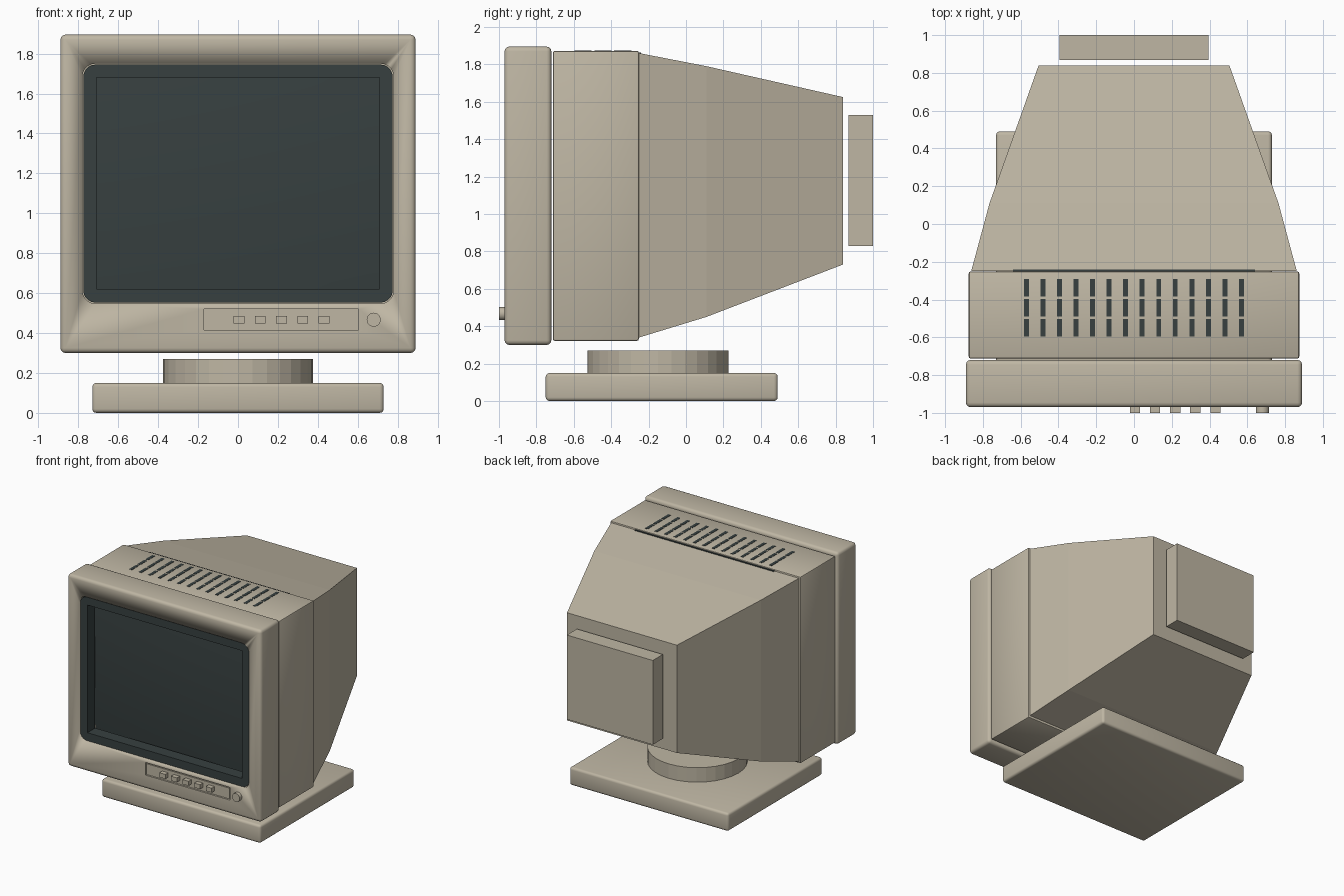
import bpy, bmesh, math
from mathutils import Matrix, Vector

if "Cube" in bpy.data.objects:
    bpy.data.objects.remove(bpy.data.objects["Cube"])


def material(name, rgb):
    m = bpy.data.materials.new(name)
    m.diffuse_color = (*rgb, 1)
    m.use_nodes = True
    m.node_tree.nodes["Principled BSDF"].inputs["Base Color"].default_value = m.diffuse_color
    return m


BEIGE = material("warm beige plastic", (0.52, 0.47, 0.37))
DARK = material("dark slate", (0.038, 0.051, 0.051))


def finish(name, bm, mat, smooth=False):
    bmesh.ops.recalc_face_normals(bm, faces=bm.faces[:])
    me = bpy.data.meshes.new(name)
    bm.to_mesh(me)
    bm.free()
    me.materials.append(mat)
    ob = bpy.data.objects.new(name, me)
    bpy.context.collection.objects.link(ob)
    if smooth:
        activate(ob)
        bpy.ops.object.shade_smooth_by_angle(angle=math.radians(35))
    return ob


def activate(ob):
    bpy.ops.object.select_all(action='DESELECT')
    ob.select_set(True)
    bpy.context.view_layer.objects.active = ob


def add_box(bm, x, y, z):
    size = Vector((x[1] - x[0], y[1] - y[0], z[1] - z[0]))
    mid = Vector((x[0] + x[1], y[0] + y[1], z[0] + z[1])) / 2
    bmesh.ops.create_cube(bm, size=1, matrix=Matrix.Translation(mid) @ Matrix.Diagonal((*size, 1)))


def box(name, x, y, z, mat, bevel=0, depth_edges_only=False, segments=3):
    bm = bmesh.new()
    add_box(bm, x, y, z)
    if bevel:
        edges = [e for e in bm.edges if not depth_edges_only
                 or abs(e.verts[0].co.y - e.verts[1].co.y) > 1e-5]
        bmesh.ops.bevel(bm, geom=edges, offset=bevel, segments=segments, profile=0.5, affect='EDGES')
    return finish(name, bm, mat, bevel > 0)


def cut(ob, cutter):
    mod = ob.modifiers.new("cut", 'BOOLEAN')
    mod.operation = 'DIFFERENCE'
    mod.solver = 'EXACT'
    mod.object = cutter
    activate(ob)
    bpy.ops.object.modifier_apply(modifier=mod.name)
    bpy.data.objects.remove(cutter, do_unlink=True)


# front bezel with screen pocket and control recess
bezel = box("front_bezel", (-0.89, 0.89), (-0.97, -0.72), (0.30, 1.895), BEIGE, 0.025)
cut(bezel, box("pocket_cutter", (-0.78, 0.78), (-1.1, -0.75), (0.548, 1.75), BEIGE, 0.065, True, 5))
cut(bezel, box("recess_cutter", (-0.17, 0.605), (-1.1, -0.955), (0.415, 0.52), BEIGE))
box("control_panel", (-0.162, 0.597), (-0.956, -0.950 - 0.012), (0.423, 0.508), BEIGE)

# dark screen surround
surround = box("screen_surround", (-0.775, 0.775), (-0.962, -0.86), (0.553, 1.745), DARK, 0.06, True, 5)
cut(surround, box("surround_cutter", (-0.71, 0.71), (-1.1, -0.7), (0.62, 1.68), DARK))

# bulged glass
bm = bmesh.new()
bmesh.ops.create_grid(bm, x_segments=16, y_segments=16, size=1)
for v in bm.verts:
    u, w = v.co.x, v.co.y
    v.co = (u * 0.745, -0.86 + 0.027 * (u * u + w * w), 1.15 + w * 0.565)
glass = finish("screen_glass", bm, DARK, True)
if glass.data.polygons[0].normal.y > 0:
    glass.data.flip_normals()

# buttons and power knob
for i in range(5):
    x = 0.005 + i * 0.1065
    box(f"button_{i + 1}", (x - 0.027, x + 0.027), (-1.0, -0.95), (0.449, 0.486), BEIGE)
bm = bmesh.new()
bmesh.ops.create_cone(bm, cap_ends=True, segments=24, radius1=0.035, radius2=0.035, depth=0.05,
                      matrix=Matrix.Translation((0.68, -0.975, 0.467)) @ Matrix.Rotation(math.pi / 2, 4, 'X'))
finish("power_knob", bm, BEIGE, True)

# middle housing
box("middle_housing", (-0.875, 0.875), (-0.712, -0.252), (0.322, 1.872), BEIGE, 0.01, False, 2)

# top vents
bm = bmesh.new()
for i in range(14):
    x = -0.57 + i * 0.0876
    for y in (-0.338, -0.443, -0.55):
        add_box(bm, (x - 0.013, x + 0.013), (y - 0.046, y + 0.046), (1.868, 1.874))
finish("top_vents", bm, DARK)
box("rear_vent_slot", (-0.64, 0.64), (-0.252, -0.24), (1.855, 1.864), DARK)

# tapered rear shell lofted through three sections: y, half width, bottom, top
bm = bmesh.new()
rings = []
for y, w, lo, hi in ((-0.25, 0.862, 0.34, 1.86), (0.11, 0.765, 0.45, 1.79), (0.84, 0.505, 0.73, 1.625)):
    rings.append([bm.verts.new(p) for p in ((-w, y, lo), (w, y, lo), (w, y, hi), (-w, y, hi))])
for a, b in zip(rings, rings[1:]):
    for i in range(4):
        j = (i + 1) % 4
        bm.faces.new((a[i], a[j], b[j], b[i]))
bm.faces.new(rings[0])
bm.faces.new(rings[-1])
finish("rear_shell", bm, BEIGE)

# rear cover block
box("rear_cover", (-0.395, 0.395), (0.868, 1.0), (0.83, 1.53), BEIGE)

# swivel neck and base
bm = bmesh.new()
bmesh.ops.create_cone(bm, cap_ends=True, segments=32, radius1=0.377, radius2=0.377, depth=0.13,
                      matrix=Matrix.Translation((0, -0.15, 0.205)))
finish("swivel_neck", bm, BEIGE)
box("base_plate", (-0.73, 0.73), (-0.75, 0.49), (0, 0.15), BEIGE, 0.02)
